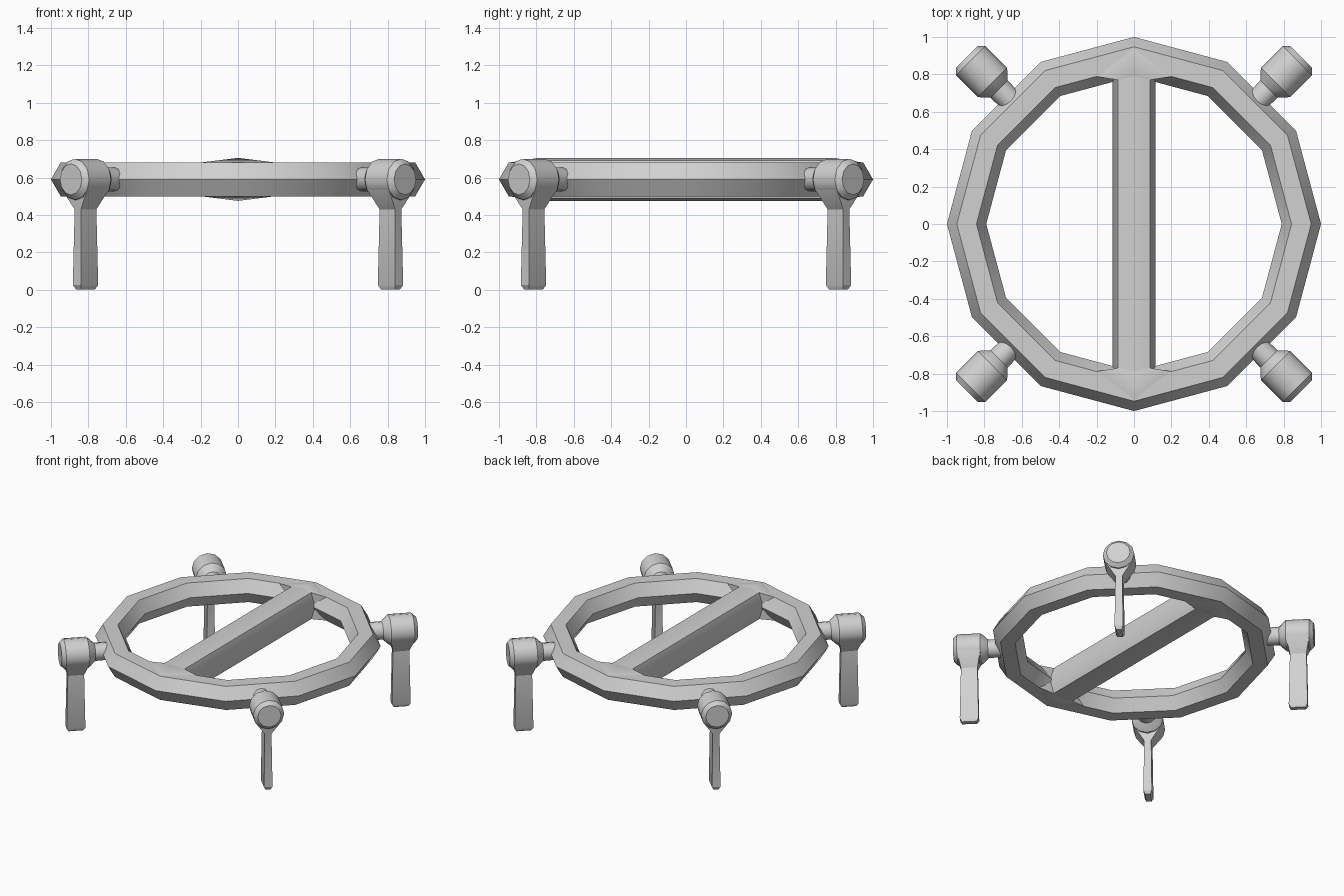
import bpy, bmesh, math
from mathutils import Matrix, Vector

if "Cube" in bpy.data.objects:
    bpy.data.objects.remove(bpy.data.objects["Cube"])

grey = bpy.data.materials.new("light_grey")
grey.diffuse_color = (0.64, 0.64, 0.64, 1)
grey.use_nodes = True
grey.node_tree.nodes["Principled BSDF"].inputs["Base Color"].default_value = grey.diffuse_color
MID = 0.59  # height of the ring's centre plane


def finish(name, bm, angle=35):
    bmesh.ops.recalc_face_normals(bm, faces=bm.faces)
    me = bpy.data.meshes.new(name)
    bm.to_mesh(me)
    bm.free()
    me.materials.append(grey)
    ob = bpy.data.objects.new(name, me)
    bpy.context.collection.objects.link(ob)
    bpy.ops.object.select_all(action='DESELECT')
    ob.select_set(True)
    bpy.context.view_layer.objects.active = ob
    bpy.ops.object.shade_smooth_by_angle(angle=math.radians(angle))
    return ob


def loft(bm, loops, closed=False, caps=True):
    """Skin a list of equal-length point loops."""
    rows = [[bm.verts.new(p) for p in lp] for lp in loops]
    n = len(rows[0])
    for i in range(len(rows) if closed else len(rows) - 1):
        a, b = rows[i], rows[(i + 1) % len(rows)]
        for j in range(n):
            k = (j + 1) % n
            bm.faces.new((a[j], a[k], b[k], b[j]))
    if caps and not closed:
        bm.faces.new(rows[0])
        bm.faces.new(rows[-1])


# Ring: hexagonal section swept round 12 sides
bm = bmesh.new()
loops = []
for i in range(12):
    a = math.radians(30 * i)
    lp = []
    for j in range(6):
        t = math.radians(60 * j)
        r = 0.895 + 0.105 * math.cos(t)
        lp.append((r * math.cos(a), r * math.sin(a), MID + 0.105 * math.sin(t)))
    loops.append(lp)
loft(bm, loops, closed=True)
finish("ring", bm)

# Crossbar: slightly ridged section along y
section = [(0, 0.115), (0.085, 0.102), (0.115, 0), (0.085, -0.102),
           (0, -0.115), (-0.085, -0.102), (-0.115, 0), (-0.085, 0.102)]
bm = bmesh.new()
loft(bm, [[(x, y, MID + z) for x, z in section] for y in (-0.79, 0.79)])
finish("crossbar", bm)

# Flared joints where the crossbar meets the ring
for side, label in ((1, "back"), (-1, "front")):
    bm = bmesh.new()
    for s in (1, -1):
        for p in ((0, 0.79, 0.115), (0.2, 0.788, 0.09), (-0.2, 0.788, 0.09),
                  (0, 0.945, 0.09), (0.085, 0.77, 0.102), (-0.085, 0.77, 0.102)):
            bm.verts.new((p[0], side * p[1], MID + s * p[2]))
    bmesh.ops.convex_hull(bm, input=bm.verts)
    finish(label + "_joint", bm)

# Knob profile along the outward direction: (distance, radius)
KNOB = [(0.87, 0.062), (1.02, 0.065), (1.05, 0.094), (1.07, 0.11),
        (1.235, 0.11), (1.263, 0.083)]
# Leg sections: (height, half radial width, half tangential width)
LEG = [(0.59, 0.083, 0.108), (0.535, 0.083, 0.095), (0.43, 0.058, 0.024),
       (0.025, 0.066, 0.03), (0.0, 0.052, 0.018)]
LEG_U = 1.153

for i, label in enumerate(("back_right", "back_left", "front_left", "front_right")):
    turn = Matrix.Rotation(math.radians(45 + 90 * i), 4, 'Z')
    # Neck and knob
    bm = bmesh.new()
    loft(bm, [[turn @ Vector((u, r * math.cos(t), MID + r * math.sin(t)))
               for t in (math.radians(30 * k) for k in range(12))] for u, r in KNOB])
    finish(label + "_knob", bm, 32)
    # Flat leg tapering down from the knob
    bm = bmesh.new()
    loft(bm, [[turn @ Vector((LEG_U + sx * w, sy * d, z))
               for sx, sy in ((1, 1), (-1, 1), (-1, -1), (1, -1))] for z, w, d in LEG])
    finish(label + "_leg", bm, 30)
